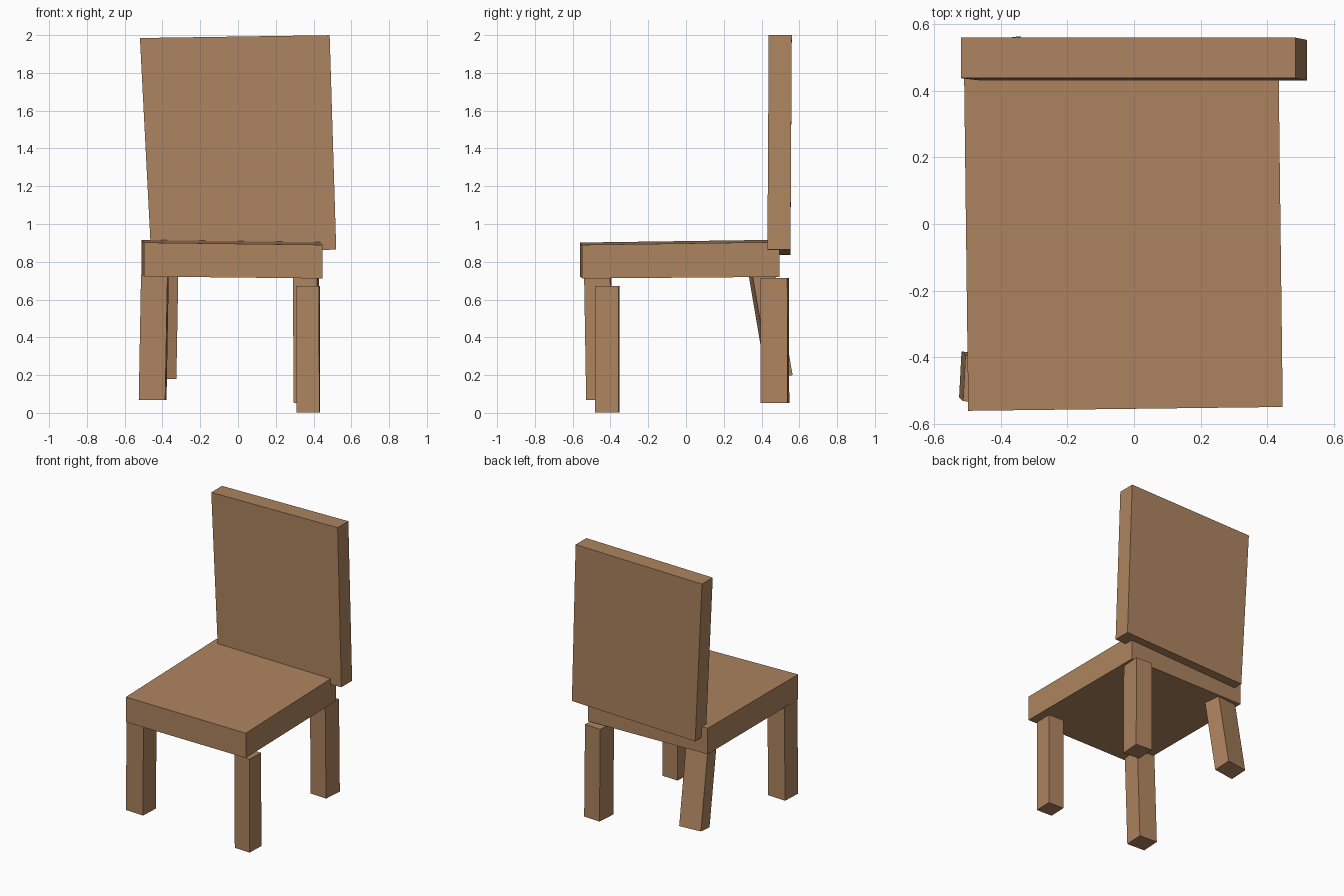
import bpy
import bmesh
import math

cube = bpy.data.objects.get("Cube")
if cube:
    bpy.data.objects.remove(cube)

wood = bpy.data.materials.new("warm wood")
wood.use_nodes = True
colour = (0.42, 0.23, 0.115, 1)
wood.diffuse_color = colour
wood.node_tree.nodes["Principled BSDF"].inputs["Base Color"].default_value = colour


def plank(name, size, low, high, yaw=0, low_slope=(0, 0), high_slope=(0, 0), taper=1):
    """Crooked block between two end centres; slopes tilt the ends."""
    bm = bmesh.new()
    bmesh.ops.create_cube(bm, size=1)
    c, s = math.cos(math.radians(yaw)), math.sin(math.radians(yaw))
    for v in bm.verts:
        upper = v.co.z > 0
        end, slope = (high, high_slope) if upper else (low, low_slope)
        px = v.co.x * size[0] * (taper if upper else 1)
        py = v.co.y * size[1]
        dx, dy = px * c - py * s, px * s + py * c
        v.co = (end[0] + dx, end[1] + dy, end[2] + slope[0] * dx + slope[1] * dy)
    mesh = bpy.data.meshes.new(name)
    bm.to_mesh(mesh)
    bm.free()
    mesh.materials.append(wood)
    obj = bpy.data.objects.new(name, mesh)
    bpy.context.collection.objects.link(obj)


# Seat and leaning backrest
plank("seat", (0.945, 1.045), (-0.032, -0.033, 0.721), (-0.032, -0.033, 0.903), 0.7,
      (-0.011, 0.008), (-0.013, 0.014))
plank("backrest", (0.98, 0.122), (0.03, 0.492, 0.85), (-0.017, 0.499, 1.992), 0,
      (0.03, 0), (0.015, 0), 1.025)

# Four uneven legs
plank("front_left_leg", (0.122, 0.126), (0.372, -0.417, 0.002), (0.37, -0.417, 0.672), -2)
plank("front_right_leg", (0.14, 0.138), (-0.452, -0.456, 0.067), (-0.44, -0.467, 0.73), -3)
plank("back_left_leg", (0.128, 0.143), (0.364, 0.471, 0.052), (0.359, 0.469, 0.715), -4)
plank("back_right_leg", (0.16, 0.12), (-0.413, 0.495, 0.188), (-0.403, 0.402, 0.735), 7,
      (0, 0.17), (0, 0.17))
